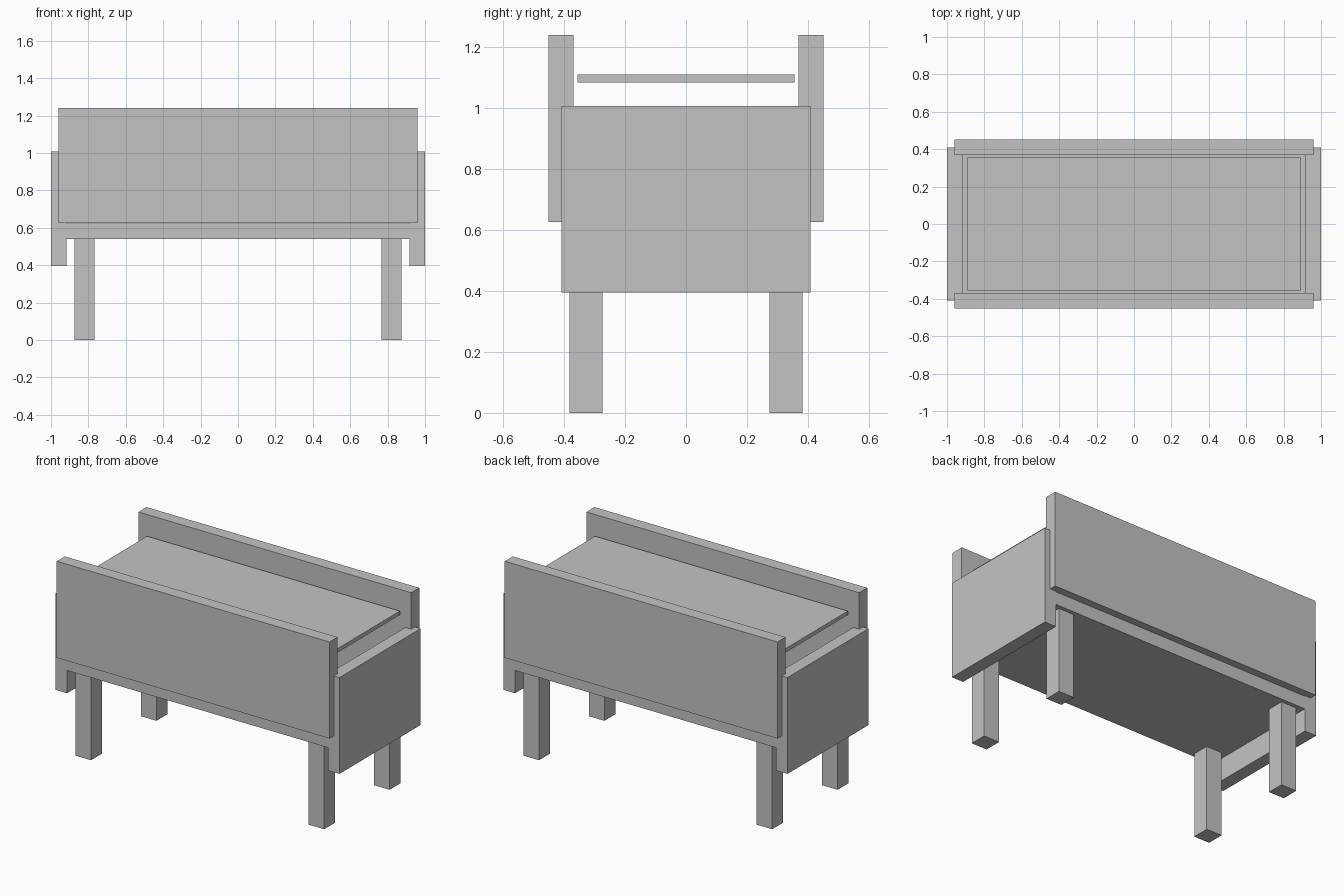
import bpy
import bmesh

cube = bpy.data.objects.get("Cube")
if cube:
    bpy.data.objects.remove(cube, do_unlink=True)

grey = bpy.data.materials.new("plain_grey")
grey.use_nodes = True
colour = (0.55, 0.55, 0.55, 1)
grey.diffuse_color = colour
grey.node_tree.nodes["Principled BSDF"].inputs["Base Color"].default_value = colour


def box(name, xs, ys, zs):
    """Flat-sided board spanning the given ranges."""
    mesh = bpy.data.meshes.new(name)
    bm = bmesh.new()
    bmesh.ops.create_cube(bm, size=1)
    for v in bm.verts:
        v.co = [r[0] if c < 0 else r[1] for c, r in zip(v.co, (xs, ys, zs))]
    bm.to_mesh(mesh)
    bm.free()
    mesh.materials.append(grey)
    ob = bpy.data.objects.new(name, mesh)
    bpy.context.collection.objects.link(ob)
    return ob


def span(sign, inner, outer):
    """Range mirrored to one side of the centre."""
    return sorted((sign * inner, sign * outer))


# Base slab and floating top board
box("base_slab", (-0.918, 0.918), (-0.408, 0.408), (0.54, 0.622))
box("top_board", (-0.89, 0.89), (-0.356, 0.356), (1.085, 1.11))

# Short end panels
for side, sx in (("left", 1), ("right", -1)):
    box(side + "_end_panel", span(sx, 0.918, 1), (-0.408, 0.408), (0.395, 1.008))

# Long panels, and legs at the four corners
for end, sy in (("front", -1), ("back", 1)):
    box(end + "_long_panel", (-0.96, 0.96), span(sy, 0.37, 0.451), (0.626, 1.24))
    for side, sx in (("left", 1), ("right", -1)):
        box(f"{end}_{side}_leg", span(sx, 0.766, 0.875), span(sy, 0.274, 0.383), (0, 0.54))
